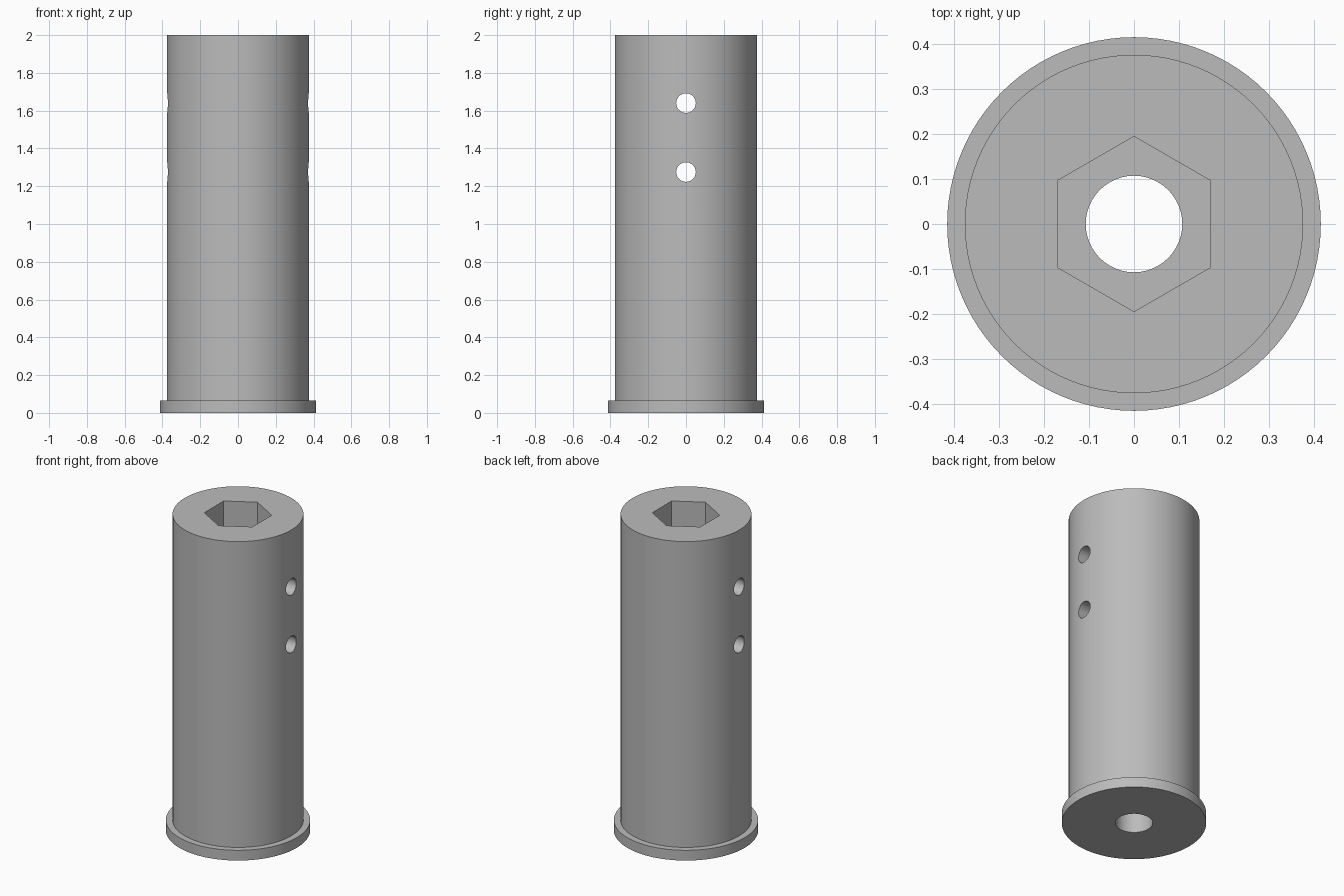
import bpy
import math

cube = bpy.data.objects.get("Cube")
if cube:
    bpy.data.objects.remove(cube, do_unlink=True)

grey = bpy.data.materials.new("plain grey")
grey.use_nodes = True
colour = (0.5, 0.5, 0.5, 1)
grey.diffuse_color = colour
grey.node_tree.nodes["Principled BSDF"].inputs["Base Color"].default_value = colour


def cylinder(name, radius, bottom, top, sides, rotation=(0, 0, 0)):
    """Upright cylinder between two heights."""
    bpy.ops.mesh.primitive_cylinder_add(
        vertices=sides, radius=radius, depth=top - bottom,
        location=(0, 0, (top + bottom) / 2), rotation=rotation)
    obj = bpy.context.object
    obj.name = name
    obj.data.materials.append(grey)
    return obj


def combine(target, other, operation):
    """Apply a boolean, then drop the helper."""
    mod = target.modifiers.new(operation, 'BOOLEAN')
    mod.operation = operation
    mod.solver = 'EXACT'
    mod.object = other
    bpy.context.view_layer.objects.active = target
    bpy.ops.object.modifier_apply(modifier=mod.name)
    bpy.data.objects.remove(other, do_unlink=True)


# Sleeve with a flange at the foot
sleeve = cylinder("flanged_sleeve", 0.375, 0.03, 2.0, 96)
combine(sleeve, cylinder("flange", 0.414, 0.0, 0.065, 96), 'UNION')

# Round bore all the way through, hexagonal socket in the upper half
combine(sleeve, cylinder("bore", 0.107, -0.1, 2.1, 48), 'DIFFERENCE')
combine(sleeve, cylinder("hex_socket", 0.194, 1.0, 2.1, 6), 'DIFFERENCE')

# Two screw holes running straight across from side to side
for height in (1.64, 1.275):
    hole = cylinder("screw_hole", 0.052, height - 0.6, height + 0.6, 24,
                    (0, math.pi / 2, 0))
    combine(sleeve, hole, 'DIFFERENCE')

bpy.ops.object.select_all(action='DESELECT')
sleeve.select_set(True)
bpy.context.view_layer.objects.active = sleeve
bpy.ops.object.shade_smooth_by_angle(angle=math.radians(30))
